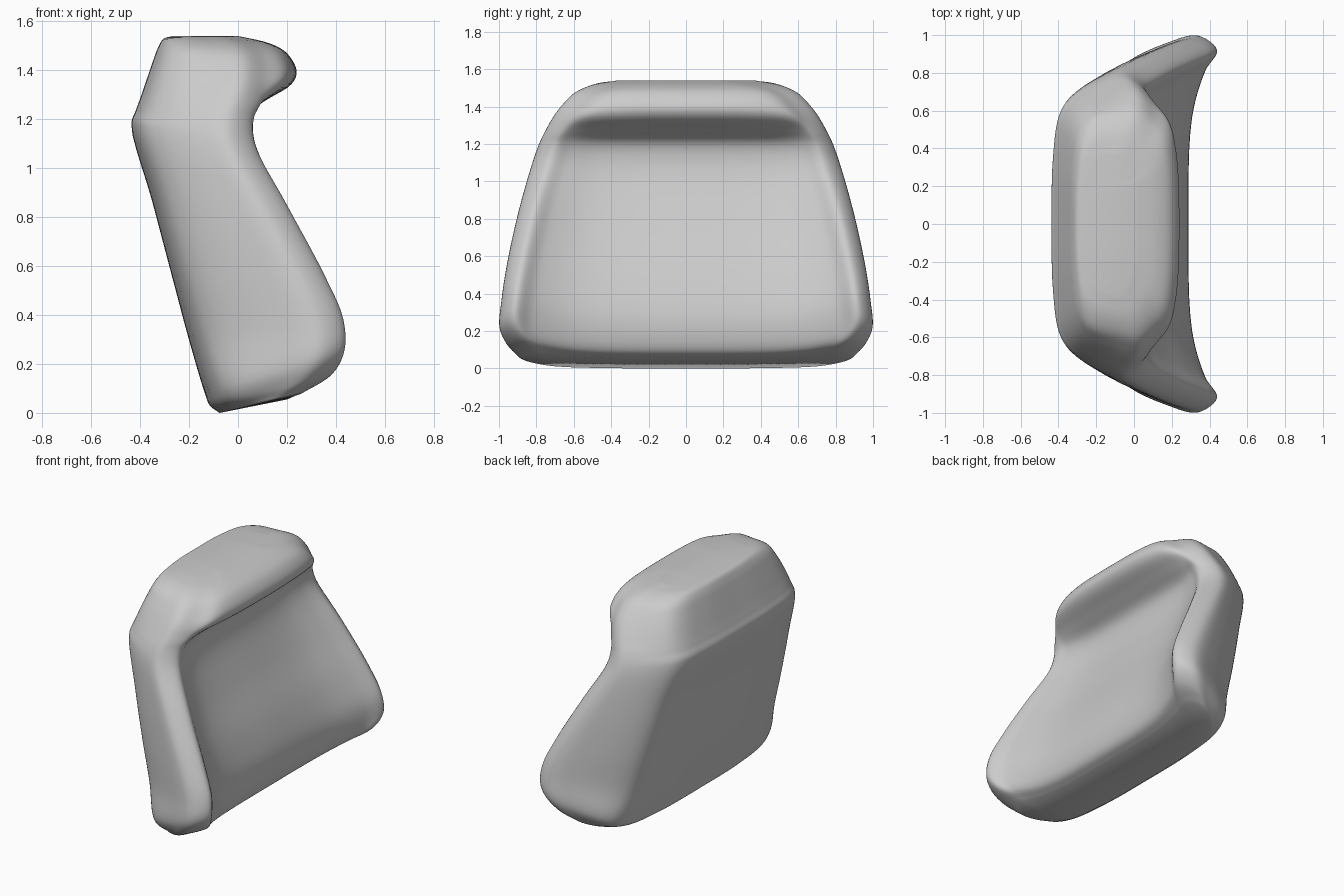
import bpy, bmesh
from mathutils import Vector

if "Cube" in bpy.data.objects:
    bpy.data.objects.remove(bpy.data.objects["Cube"])

# Layers from bottom to top:
# back x, back z, front-centre x, z, wing x, z, half width at back, half width at wing
LAYERS = [
    (-.075, .0, .20, .055, .26, .08, .79, .89),
    (-.115, .03, .255, .085, .385, .16, .83, .955),
    (-.135, .08, .28, .14, .435, .255, .85, .995),
    (-.195, .28, .285, .28, .43, .384, .80, .985),
    (-.27, .56, .22, .50, .355, .56, .77, .955),
    (-.352, .87, .09, .80, .20, .85, .73, .89),
    (-.436, 1.18, 0, 1.08, .07, 1.095, .67, .815),
    (-.418, 1.235, .015, 1.205, .06, 1.196, .655, .782),
    (-.398, 1.29, .11, 1.275, .085, 1.265, .64, .75),
    (-.374, 1.36, .22, 1.345, .11, 1.345, .615, .705),
    (-.35, 1.43, .24, 1.396, .115, 1.40, .585, .66),
    (-.328, 1.49, .20, 1.47, .10, 1.465, .545, .595),
    (-.305, 1.528, .13, 1.51, .06, 1.51, .47, .50),
    (-.27, 1.54, 0, 1.54, -.03, 1.538, .35, .37),
]


def mix(a, b, t):
    return a + (b - a) * t


def segment(p0, p1, p2, p3, n):
    """Centripetal spline points from p1 up to, not including, p2."""
    t0 = 0.0
    t1 = t0 + (p1 - p0).length ** .5
    t2 = t1 + (p2 - p1).length ** .5
    t3 = t2 + (p3 - p2).length ** .5
    out = []
    for i in range(n):
        t = mix(t1, t2, i / n)
        a = mix(p0, p1, (t - t0) / (t1 - t0))
        b = mix(p1, p2, (t - t1) / (t2 - t1))
        c = mix(p2, p3, (t - t2) / (t3 - t2))
        d = mix(a, b, (t - t0) / (t2 - t0))
        e = mix(b, c, (t - t1) / (t3 - t1))
        out.append(mix(d, e, (t - t1) / (t2 - t1)))
    return out


def closed_spline(p, n):
    k = len(p)
    return [q for i in range(k)
            for q in segment(p[i - 1], p[i], p[(i + 1) % k], p[(i + 2) % k], n)]


def open_spline(p, n):
    e = [2 * p[0] - p[1]] + p + [2 * p[-1] - p[-2]]
    return [q for i in range(len(p) - 1)
            for q in segment(*e[i:i + 4], n)] + [p[-1]]


def ring(xb, zb, xc, zc, xw, zw, wb, ww):
    """Cross-section: flat back, flared sides, rolled wings, hollow or bulging front."""
    depth = xw - xb
    side = [(xb, 0), (xb + .006, .5 * wb), (xb + .04, .86 * wb),
            (xb + min(.1, .3 * depth), wb),
            (xb + .55 * depth, mix(wb, ww, .75)),
            (xw - min(.1, .2 * depth), ww), (xw, ww - .075)]
    half = [Vector((x, y, mix(zb, zw, (x - xb) / depth))) for x, y in side]
    inner = (.42, ww - .145) if xc > xw else (.6, ww - .18)
    for t, y in (inner, (.13, .57 * ww), (0, 0)):
        half.append(Vector((mix(xc, xw, t), y, mix(zc, zw, t))))
    mirrored = [Vector((p.x, -p.y, p.z)) for p in half[-2:0:-1]]
    return closed_spline(half + mirrored, 6)


# Cushion body: loft the cross-sections
rings = [ring(*layer) for layer in LAYERS]
columns = [open_spline(list(c), 5) for c in zip(*rings)]
bm = bmesh.new()
grid = [[bm.verts.new(p) for p in c] for c in columns]
for i, col in enumerate(grid):
    prev = grid[i - 1]
    for j in range(len(col) - 1):
        bm.faces.new((prev[j], col[j], col[j + 1], prev[j + 1]))

# Top and bottom: strips joining the back edge to the front edge
half = len(grid) // 2
for end in (0, -1):
    for sign in (1, -1):
        for k in range(half // 2):
            ids = dict.fromkeys((k, k + 1, half - 1 - k, half - k))
            bm.faces.new([grid[sign * i][end] for i in ids])
bmesh.ops.recalc_face_normals(bm, faces=bm.faces)
for f in bm.faces:
    f.smooth = True
mesh = bpy.data.meshes.new("backrest_cushion")
bm.to_mesh(mesh)
bm.free()
cushion = bpy.data.objects.new("backrest_cushion", mesh)
bpy.context.collection.objects.link(cushion)
